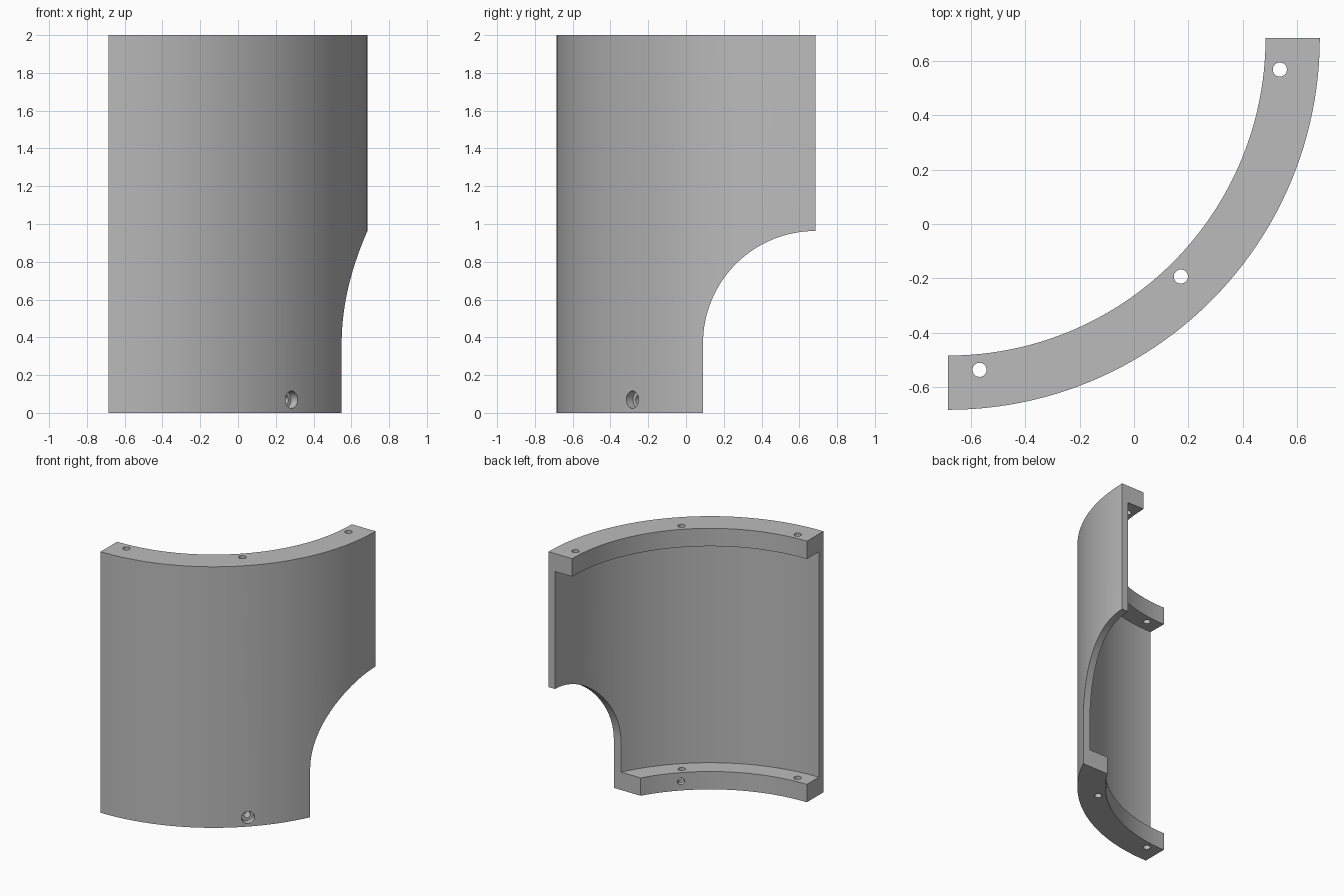
import bpy, bmesh, math
from mathutils import Vector, Matrix

cube = bpy.data.objects.get("Cube")
if cube:
    bpy.data.objects.remove(cube, do_unlink=True)

AXIS = Vector((-0.685, 0.685, 0))   # axis of the quarter cylinder
R_OUT, R_WALL, R_FLANGE = 1.37, 1.315, 1.17
HEIGHT, LIP = 2.0, 0.137
R_BOLT, HOLE = 1.228, 0.026
STEPS = 48

grey = bpy.data.materials.new("plain grey")
grey.use_nodes = True
colour = (0.5, 0.5, 0.5, 1)
grey.diffuse_color = colour
grey.node_tree.nodes["Principled BSDF"].inputs["Base Color"].default_value = colour


def add_object(name, bm):
    bmesh.ops.recalc_face_normals(bm, faces=bm.faces)
    mesh = bpy.data.meshes.new(name)
    bm.to_mesh(mesh)
    bm.free()
    obj = bpy.data.objects.new(name, mesh)
    bpy.context.collection.objects.link(obj)
    mesh.materials.append(grey)
    return obj


def on_arc(radius, angle, z):
    return AXIS + Vector((radius * math.cos(angle), -radius * math.sin(angle), z))


def rod(name, centre, direction, radius, length):
    bm = bmesh.new()
    turn = direction.to_track_quat('Z', 'Y').to_matrix().to_4x4()
    bmesh.ops.create_cone(bm, cap_ends=True, segments=32, radius1=radius, radius2=radius,
                          depth=length, matrix=Matrix.Translation(centre) @ turn)
    return add_object(name, bm)


def cut(target, cutter):
    mod = target.modifiers.new(cutter.name, 'BOOLEAN')
    mod.operation = 'DIFFERENCE'
    mod.solver = 'EXACT'
    mod.object = cutter
    bpy.context.view_layer.objects.active = target
    bpy.ops.object.modifier_apply(modifier=mod.name)
    bpy.data.objects.remove(cutter, do_unlink=True)


# Quarter shell with an inward flange at top and bottom: swept C profile
profile = [(R_OUT, 0), (R_OUT, HEIGHT), (R_FLANGE, HEIGHT), (R_FLANGE, HEIGHT - LIP),
           (R_WALL, HEIGHT - LIP), (R_WALL, LIP), (R_FLANGE, LIP), (R_FLANGE, 0)]
bm = bmesh.new()
rings = [[bm.verts.new(on_arc(r, i / STEPS * math.pi / 2, z)) for r, z in profile]
         for i in range(STEPS + 1)]
for a, b in zip(rings, rings[1:]):
    for j in range(len(profile)):
        k = (j + 1) % len(profile)
        bm.faces.new((a[j], a[k], b[k], b[j]))
bm.faces.new(rings[0])
bm.faces.new(rings[-1])
shell = add_object("quarter_shell", bm)

# Arched opening in the lower back corner
ARCH, SPRING = 0.595, 0.368
bm = bmesh.new()
outline = [(AXIS.y + 0.5, -0.5), (AXIS.y - ARCH, -0.5)]
for i in range(33):
    t = math.pi / 2 * i / 32
    outline.append((AXIS.y - ARCH * math.cos(t), SPRING + ARCH * math.sin(t)))
outline.append((AXIS.y + 0.5, SPRING + ARCH))
face = bm.faces.new([bm.verts.new((0, y, z)) for y, z in outline])
grown = bmesh.ops.extrude_face_region(bm, geom=[face])
bmesh.ops.translate(bm, vec=(1.5, 0, 0),
                    verts=[v for v in grown["geom"] if isinstance(v, bmesh.types.BMVert)])
cut(shell, add_object("arch_cutter", bm))

# Vertical bolt holes through the flanges
for degrees in (5.4, 45.7, 84.6):
    angle = math.radians(degrees)
    for z in (LIP / 2, HEIGHT - LIP / 2):
        cut(shell, rod("bolt_cutter", on_arc(R_BOLT, angle, z), Vector((0, 0, 1)), HOLE, 0.3))

# Radial screw hole with a counterbore in the bottom flange
angle = math.radians(45)
outward = Vector((math.cos(angle), -math.sin(angle), 0))
cut(shell, rod("screw_cutter", on_arc(1.27, angle, 0.07), outward, HOLE, 0.5))
cut(shell, rod("counterbore_cutter", on_arc(R_OUT, angle, 0.07), outward, 0.046, 0.1))

# Smooth curved walls, sharp corners
bpy.ops.object.select_all(action='DESELECT')
shell.select_set(True)
bpy.context.view_layer.objects.active = shell
bpy.ops.object.shade_smooth_by_angle(angle=math.radians(30))
